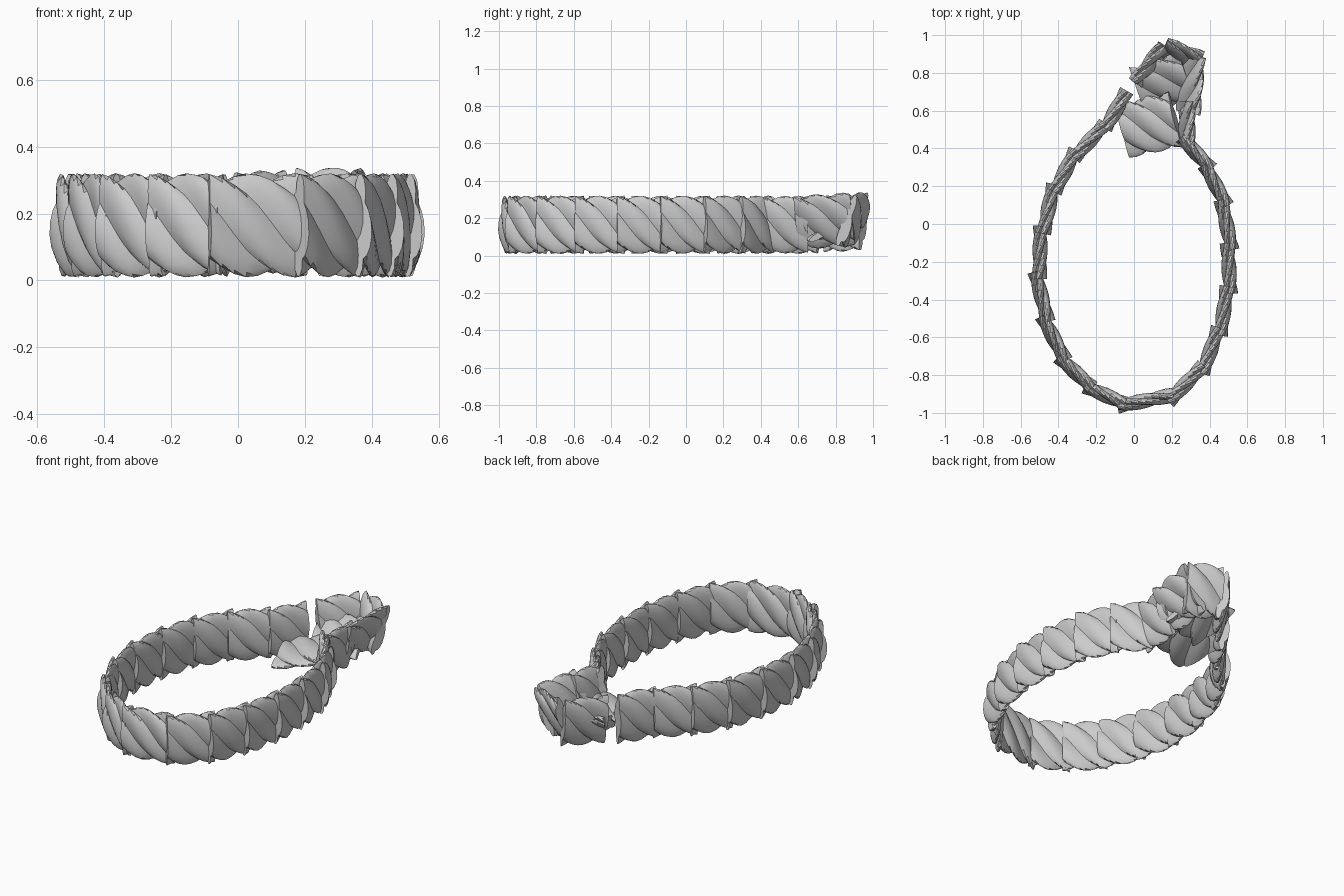
import bpy, bmesh, math
from mathutils import Vector, Quaternion

if "Cube" in bpy.data.objects:
    bpy.data.objects.remove(bpy.data.objects["Cube"])

STRANDS, PER, STEPS = 4, 6, 8      # strands, points per strand, rings per piece
PITCH = 0.56                       # length of one full twist
HALF_H, HALF_T = 0.15, 0.037       # flattened rope half height / half thickness


def rope_piece(name, p0, p1, roll=0.0, yaw=4.0, overlap=0.02, phase=0.0):
    """One straight piece of flattened twisted rope from p0 to p1."""
    p0, p1 = Vector(p0), Vector(p1)
    mid, length = (p0 + p1) / 2, (p1 - p0).length + 2 * overlap
    tan = (p1 - p0).normalized()
    out = tan.cross(Vector((0, 0, 1))).normalized()
    up = out.cross(tan).normalized()
    q = Quaternion(tan, math.radians(roll))
    out, up = q @ out, q @ up
    q = Quaternion(up, math.radians(yaw))
    tan, out = q @ tan, q @ out

    bm = bmesh.new()
    rings = []
    n = STRANDS * PER
    for i in range(STEPS + 1):
        s = length * i / STEPS
        twist = phase - 2 * math.pi * s / PITCH
        ring = []
        for k in range(n):
            a = 2 * math.pi * k / n + twist
            bulge = math.sin(math.pi * (k % PER) / PER)
            r = 0.80 + 0.24 * bulge
            t = 0.62 + 0.48 * bulge
            co = (mid + tan * (s - length / 2)
                  + out * HALF_T * t * math.cos(a)
                  + up * HALF_H * r * math.sin(a))
            ring.append(bm.verts.new(co))
        rings.append(ring)
    for a, b in zip(rings, rings[1:]):
        for k in range(n):
            j = (k + 1) % n
            bm.faces.new((a[k], a[j], b[j], b[k]))
    bm.faces.new(rings[0])
    bm.faces.new(rings[-1])
    bmesh.ops.recalc_face_normals(bm, faces=bm.faces)
    me = bpy.data.meshes.new(name)
    bm.to_mesh(me)
    bm.free()
    ob = bpy.data.objects.new(name, me)
    bpy.context.collection.objects.link(ob)
    bpy.ops.object.select_all(action='DESELECT')
    ob.select_set(True)
    bpy.context.view_layer.objects.active = ob
    bpy.ops.object.shade_smooth_by_angle(angle=math.radians(35))
    return ob


# main loop, from the open gap round the front to the knot
joints = [(-.03, .70), (-.16, .51), (-.31, .37), (-.42, .19), (-.485, -.03),
          (-.51, -.27), (-.47, -.50), (-.38, -.71), (-.24, -.86), (-.07, -.95),
          (.19, -.92), (.36, -.77), (.45, -.57), (.50, -.35), (.505, -.12),
          (.475, .11), (.39, .30), (.27, .45)]
Z = 0.165
for i, (a, b) in enumerate(zip(joints, joints[1:])):
    rope_piece(f"loop_piece_{i + 1}", (*a, Z), (*b, Z), yaw=5, phase=0.6,
               overlap=0.0 if i == 0 else 0.02)

# knot: turned-back outer pieces
rope_piece("knot_side_lower", (.27, .43, Z), (.29, .63, Z), roll=10, phase=.6)
rope_piece("knot_side_upper", (.28, .61, .18), (.32, .87, .19), roll=22, phase=.6)
rope_piece("knot_end", (.33, .86, .19), (.18, .93, .19), roll=18, phase=.3)
rope_piece("knot_outer", (.16, .93, .18), (.01, .76, .17), roll=8, phase=.6,
           overlap=0.01)

# knot: loose tail lying almost flat inside the bend
rope_piece("knot_inner", (.26, .78, .15), (.04, .71, .13), roll=62, yaw=0, phase=.9)
rope_piece("tail", (.20, .55, .15), (-.04, .50, .08), roll=80, yaw=0, phase=.6)
